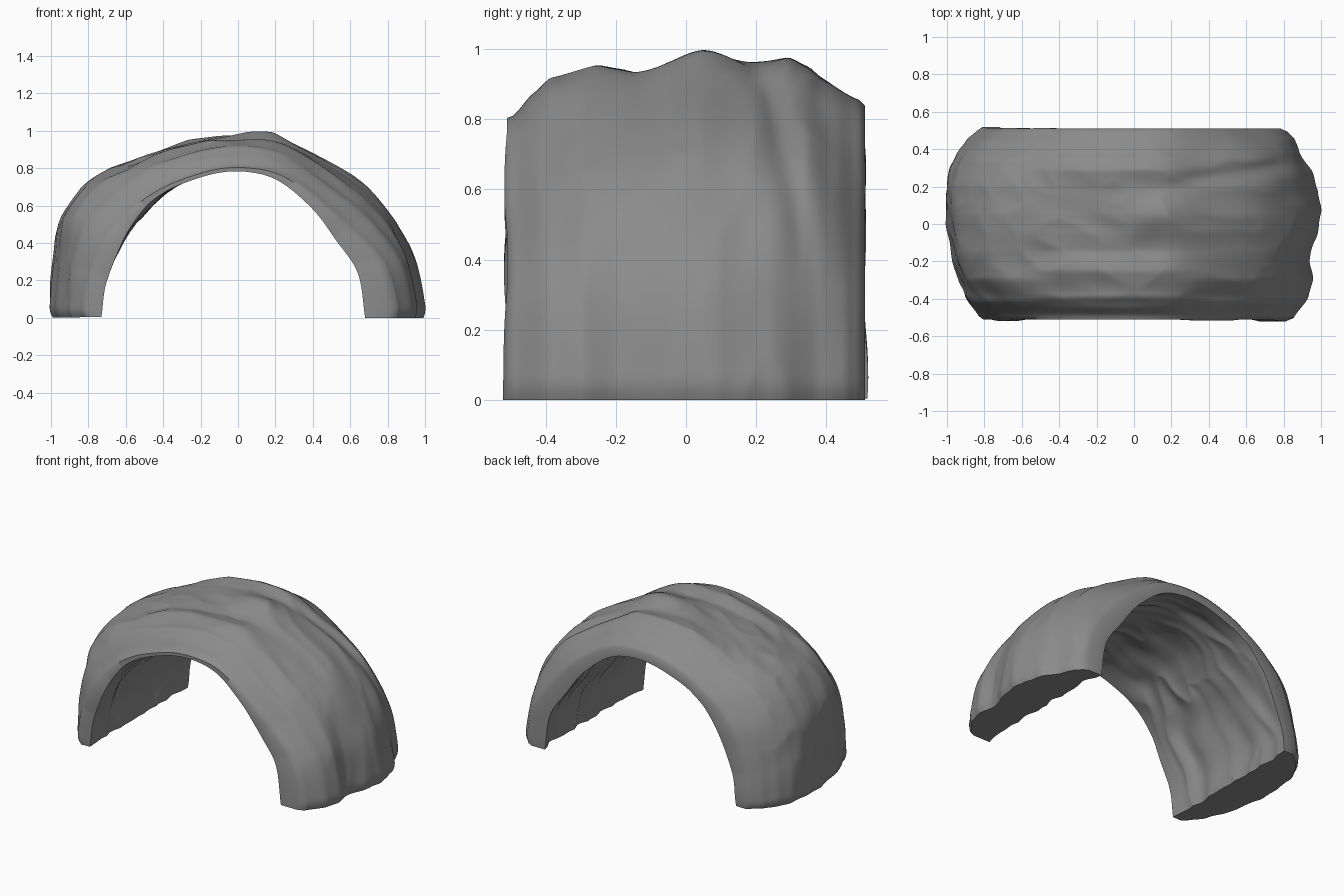
import bpy, bmesh
from math import sin, pi, exp
from mathutils import Vector, noise

if "Cube" in bpy.data.objects:
    bpy.data.objects.remove(bpy.data.objects["Cube"])

NU, NV, HALF = 200, 80, 0.51

# Matching stations along the arch: outer x, z, inner x, z
ARCH = [(-1.01, .01, -.73, .015), (-.99, .3, -.70, .2), (-.95, .54, -.6, .42),
        (-.8, .735, -.5, .55), (-.6, .84, -.41, .64), (-.4, .92, -.3, .715),
        (-.15, .97, -.12, .78), (.1, .97, .05, .79), (.3, .93, .22, .74),
        (.6, .77, .4, .59), (.8, .59, .52, .43), (.94, .34, .64, .25),
        (1.01, .01, .68, .01)]

# Thickness fraction across the depth for left leg, crown and right leg
LEFT = [(-.51, .38), (-.4, .68), (-.2, .88), (0, 1), (.1, .98), (.3, .94),
        (.38, .82), (.46, .6), (.51, .4)]
CROWN = [(-.51, .15), (-.45, .52), (-.4, .77), (-.26, .98), (-.15, .84),
         (-.05, .95), (.05, .98), (.19, .94), (.3, 1), (.36, .86), (.4, .71),
         (.51, .4)]
SHOULDER = [(-.51, .25), (-.42, .6), (-.3, .85), (-.15, .95), (.05, 1),
            (.2, .97), (.35, .83), (.44, .6), (.51, .38)]
RIGHT = [(-.51, .56), (-.4, .79), (-.3, .88), (-.2, .83), (0, .95), (.1, 1),
         (.25, .92), (.35, .8), (.47, .58), (.51, .46)]


def spline(pts, u):
    """Catmull-Rom point at u in 0..1 through equally weighted stations."""
    n = len(pts) - 1
    i = min(int(u * n), n - 1)
    t = u * n - i
    b, c = Vector(pts[i]), Vector(pts[i + 1])
    a = Vector(pts[i - 1]) if i else 2 * b - c
    d = Vector(pts[i + 2]) if i < n - 1 else 2 * c - b
    return 0.5 * (2 * b + (c - a) * t + (2 * a - 5 * b + 4 * c - d) * t**2
                  + (3 * b - a - 3 * c + d) * t**3)


def lookup(table, y):
    for (a, fa), (b, fb) in zip(table, table[1:]):
        if y <= b + 1e-6:
            t = (y - a) / (b - a)
            t = 0.7 * t + 0.3 * t * t * (3 - 2 * t)
            return fa + (fb - fa) * t
    return table[-1][1]


def fraction(u, y):
    """Blend leg, shoulder, crown, shoulder, leg profiles along the arch."""
    stops = [(0, LEFT), (.28, SHOULDER), (.48, CROWN), (.56, CROWN),
             (.74, SHOULDER), (1, RIGHT)]
    for (a, ta), (b, tb) in zip(stops, stops[1:]):
        if u <= b:
            t = (u - a) / (b - a)
            t = t * t * (3 - 2 * t)
            return (1 - t) * lookup(ta, y) + t * lookup(tb, y)


def lumps(u, y):
    """Broad soft lumps on the outside, with a few sharper folds."""
    q = Vector((u * 7, y * 4 + u * 2, 3.7))
    return noise.noise(q) + 0.6 * (0.25 - abs(noise.noise(q * 1.7)))


def ridges(u, y):
    """Wandering ridges along the inside."""
    y = y + 0.12 * noise.noise(Vector((u * 8, 9.2, y * 2)))
    return 0.25 - abs(noise.noise(Vector((u * 3.5, y * 7, 9.2)))) * 1.3 \
        + 0.25 * noise.noise(Vector((u * 9, y * 9, 1)))


def section(u):
    s = spline(ARCH, u)
    outer, inner = Vector((s[0], 0, s[1])), Vector((s[2], 0, s[3]))
    foot = min(u, 1 - u)
    round_off = 0.022 * max(0, 1 - foot / 0.018) ** 2
    direction = (outer - inner).normalized()
    thick = (outer - inner).length
    # the left inner wall stands proud of its rim, the right one is recessed
    rim_in = 0.03 * exp(-((u - .28) / .13) ** 2)
    wall_in = 0.012 + 0.014 * u
    out_row, in_row = [], []
    for j in range(NV + 1):
        y = HALF * (2 * j / NV - 1)
        fade = min(1, (HALF - abs(y)) / 0.12)
        # crown boss and the diagonal groove down the right shoulder
        boss = 0.04 * exp(-((outer.x - .1) / .15) ** 2 - ((y - .05) / .1) ** 2)
        line = .16 + .6 * (u - .55) if u < .9 else .37
        groove = 0.018 * exp(-((y - line) / .05) ** 2) * min(1, max(0, u - .55) * 8)
        d = thick * fraction(u, y) + boss - groove - round_off \
            + fade * 0.022 * lumps(u, y)
        offset = (1 - fade) * rim_in + fade * (wall_in - 0.032 * ridges(u, y))
        bulge = 1 + 0.05 * max(0, noise.noise(Vector((u * 9, y, 4)))) * abs(2 * u - 1)
        po = inner + direction * max(offset + 0.02, d)
        po.y = y * bulge * 0.965
        p_in = inner + direction * offset
        p_in.y = y * bulge
        out_row.append(po)
        in_row.append(p_in)
    # softened rim between the outside and the end faces
    rims = []
    for j in (0, NV):
        m = in_row[j].lerp(out_row[j], 0.75)
        m.y = in_row[j].y
        rims.append(m)
    return [rims[0]] + out_row + [rims[1]] + in_row[::-1]


# Rock arch: closed rings swept from foot to foot
bm = bmesh.new()
rings = [[bm.verts.new(p) for p in section(i / NU)] for i in range(NU + 1)]
count = len(rings[0])
for a, b in zip(rings, rings[1:]):
    for j in range(count):
        k = (j + 1) % count
        bm.faces.new((a[j], a[k], b[k], b[j]))
# Flat soles
for ring in (rings[0], rings[-1]):
    outs, rim, ins = ring[1:NV + 2], ring[NV + 2], ring[:NV + 2:-1]
    for j in range(NV):
        bm.faces.new((outs[j], outs[j + 1], ins[j + 1], ins[j]))
    bm.faces.new((ring[0], outs[0], ins[0]))
    bm.faces.new((outs[NV], rim, ins[NV]))
# Stand the feet on the ground
low = min(v.co.z for v in bm.verts)
for v in bm.verts:
    v.co.z -= low
bmesh.ops.recalc_face_normals(bm, faces=bm.faces)

mesh = bpy.data.meshes.new("rock_arch")
bm.to_mesh(mesh)
bm.free()
arch = bpy.data.objects.new("rock_arch", mesh)
bpy.context.collection.objects.link(arch)

# Dark stone
stone = bpy.data.materials.new("dark_stone")
stone.diffuse_color = (0.26, 0.26, 0.26, 1)
stone.use_nodes = True
stone.node_tree.nodes["Principled BSDF"].inputs["Base Color"].default_value = stone.diffuse_color
mesh.materials.append(stone)

bpy.context.view_layer.objects.active = arch
arch.select_set(True)
bpy.ops.object.shade_smooth_by_angle(angle=0.95)
